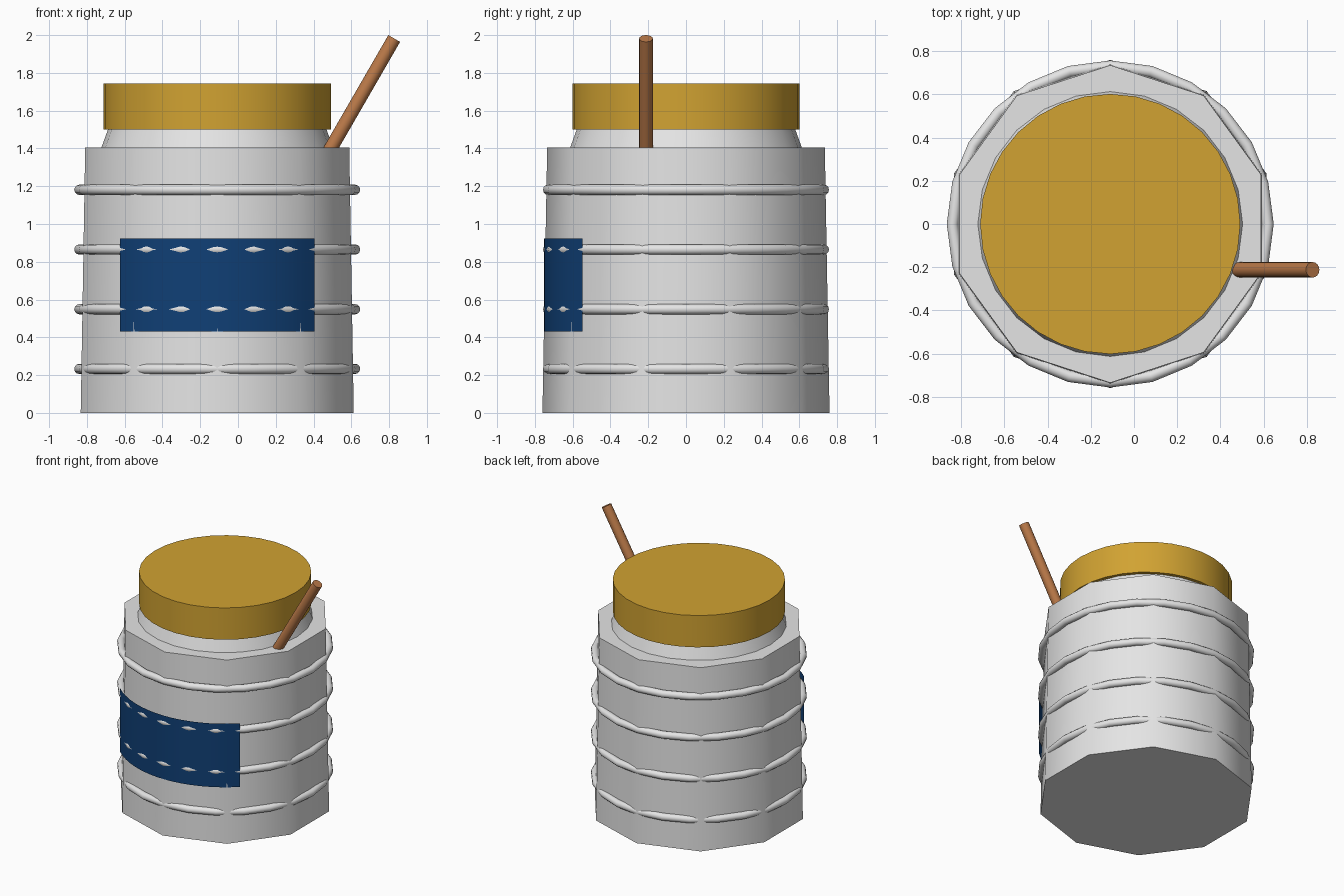
import bpy, bmesh, math
from mathutils import Matrix, Vector

cube = bpy.data.objects.get("Cube")
if cube:
    bpy.data.objects.remove(cube, do_unlink=True)

CX = -0.11  # barrel axis


def material(name, rgb):
    m = bpy.data.materials.new(name)
    m.use_nodes = True
    m.diffuse_color = (*rgb, 1)
    m.node_tree.nodes["Principled BSDF"].inputs["Base Color"].default_value = (*rgb, 1)
    return m


grey = material("light_grey", (0.78, 0.78, 0.78))
gold = material("gold", (0.64, 0.365, 0.032))
blue = material("dark_blue", (0.005, 0.05, 0.18))
wood = material("wood_brown", (0.5, 0.195, 0.067))


def finish(obj, name, mat):
    obj.name = name
    obj.data.materials.append(mat)
    bpy.ops.object.select_all(action="DESELECT")
    obj.select_set(True)
    bpy.context.view_layer.objects.active = obj
    bpy.ops.object.shade_smooth_by_angle(angle=math.radians(40))
    return obj


def drum(name, mat, sides, r_low, r_high, z_low, z_high):
    # tapered cylinder on the barrel axis
    bpy.ops.mesh.primitive_cone_add(vertices=sides, radius1=r_low, radius2=r_high,
                                    depth=z_high - z_low,
                                    location=(CX, 0, (z_low + z_high) / 2))
    return finish(bpy.context.object, name, mat)


# ten-sided body, neck and lid
drum("body", grey, 10, 0.76, 0.735, 0, 1.405)
drum("neck", grey, 24, 0.615, 0.575, 1.4, 1.51)
drum("lid", gold, 32, 0.602, 0.602, 1.5, 1.745)

# hoops around the body
for i in range(4):
    bpy.ops.mesh.primitive_torus_add(major_segments=24, minor_segments=12,
                                     major_radius=0.73, minor_radius=0.027,
                                     location=(CX, 0, 0.233 + i * 0.316))
    finish(bpy.context.object, f"hoop_{i + 1}", grey)

# curved label on the front
bm = bmesh.new()
steps, radius, half_angle = 16, 0.752, 0.752
columns = []
for i in range(steps + 1):
    a = half_angle * (2 * i / steps - 1)
    x, y = CX + radius * math.sin(a), -radius * math.cos(a)
    columns.append([bm.verts.new((x, y, z)) for z in (0.432, 0.922)])
for a, b in zip(columns, columns[1:]):
    bm.faces.new((a[0], b[0], b[1], a[1]))
mesh = bpy.data.meshes.new("label")
bm.to_mesh(mesh)
bm.free()
label = bpy.data.objects.new("label", mesh)
bpy.context.collection.objects.link(label)
finish(label, "label", blue)

# slanted stick standing on the shoulder
top = Vector((0.827, -0.212, 1.982))
tilt = Matrix.Rotation(math.radians(30), 3, "Y")
length = 0.78
bpy.ops.mesh.primitive_cylinder_add(vertices=16, radius=0.036, depth=length,
                                    location=top - tilt @ Vector((0, 0, length / 2)),
                                    rotation=tilt.to_euler())
finish(bpy.context.object, "stick", wood)
